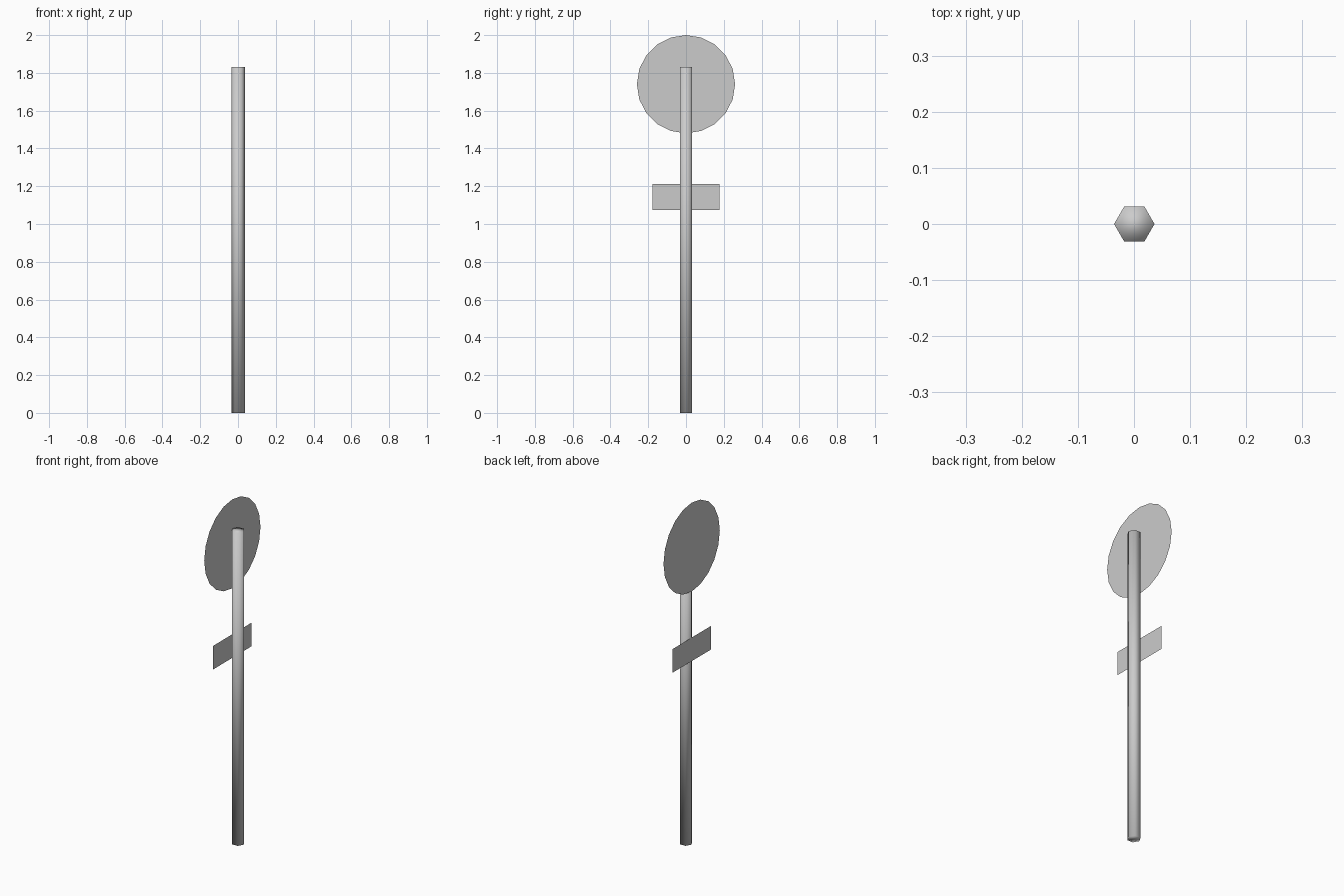
import bpy
from math import pi

if "Cube" in bpy.data.objects:
    bpy.data.objects.remove(bpy.data.objects["Cube"])

PLATE_X = -0.0365


def face_left(obj):
    # bake rotation so the plate normal points to -x
    bpy.ops.object.transform_apply(location=False, rotation=True, scale=True)
    return obj


# Six-sided post, softly shaded
bpy.ops.mesh.primitive_cylinder_add(vertices=6, radius=0.036, depth=1.83,
                                    location=(0.0005, 0, 0.915),
                                    rotation=(0, 0, pi / 2))
post = bpy.context.object
post.name = "post"
bpy.ops.object.transform_apply(location=False, rotation=True, scale=False)
bpy.ops.object.shade_smooth()

# Round sign plate on the left side of the post
bpy.ops.mesh.primitive_circle_add(vertices=20, radius=0.26, fill_type='NGON',
                                  location=(PLATE_X, 0, 1.74),
                                  rotation=(0, -pi / 2, 0))
face_left(bpy.context.object).name = "round_sign"

# Small rectangular plate below it
bpy.ops.mesh.primitive_plane_add(size=1, location=(PLATE_X, 0, 1.142),
                                 rotation=(0, -pi / 2, 0))
plate = bpy.context.object
plate.scale = (0.138, 0.357, 1)
face_left(plate).name = "lower_plate"

# Orient the post with corners on the x axis
xs = max(abs(v.co.x) for v in post.data.vertices)
ys = max(abs(v.co.y) for v in post.data.vertices)
if ys > xs:
    for v in post.data.vertices:
        v.co.x, v.co.y = v.co.y, -v.co.x
